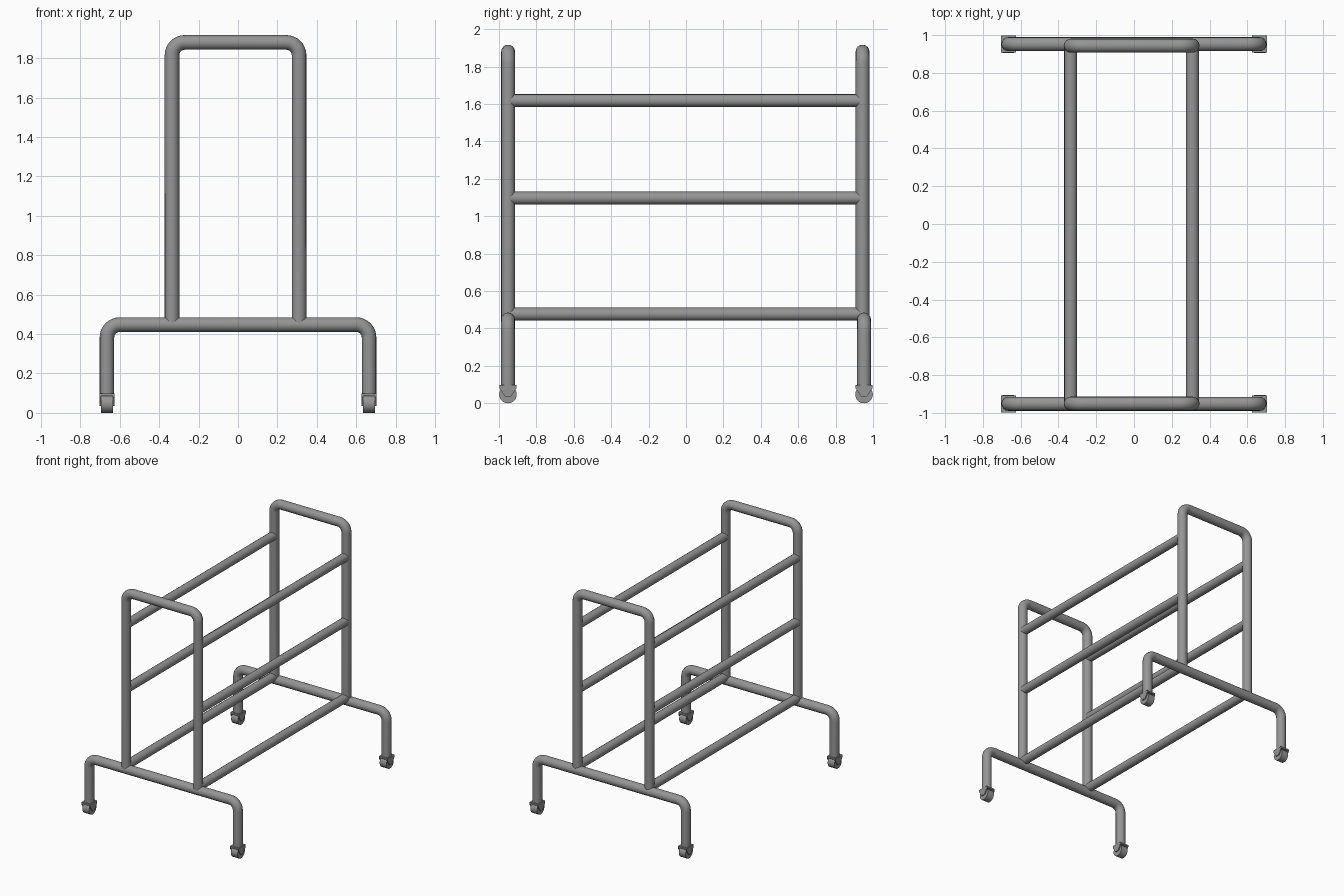
import bpy, bmesh, math
from mathutils import Vector

if "Cube" in bpy.data.objects:
    bpy.data.objects.remove(bpy.data.objects["Cube"])

XL, XR = -0.335, 0.31      # upright and rail positions
LEG_X, END_Y = 0.665, 0.952

# dark grey painted steel
steel = bpy.data.materials.new("dark_grey_steel")
steel.diffuse_color = (0.3, 0.3, 0.3, 1)
steel.use_nodes = True
steel.node_tree.nodes["Principled BSDF"].inputs["Base Color"].default_value = steel.diffuse_color


def tube(name, pts, r, bend=0.065):
    """Round pipe along a path, with rounded inner corners."""
    pts = [Vector(p) for p in pts]
    path = [pts[0]]
    for a, b, c in zip(pts, pts[1:], pts[2:]):
        u, v = (a - b).normalized(), (c - b).normalized()
        centre = b + (u + v) * bend          # right-angle bends only
        for i in range(9):
            t = math.pi / 2 * i / 8
            path.append(centre - v * bend * math.cos(t) - u * bend * math.sin(t))
    path.append(pts[-1])
    cu = bpy.data.curves.new(name, 'CURVE')
    cu.dimensions = '3D'
    cu.bevel_depth = r
    cu.bevel_resolution = 6
    cu.use_fill_caps = True
    cu.materials.append(steel)
    sp = cu.splines.new('POLY')
    sp.points.add(len(path) - 1)
    for p, co in zip(sp.points, path):
        p.co = (*co, 1)
    sp.use_smooth = True
    ob = bpy.data.objects.new(name, cu)
    bpy.context.collection.objects.link(ob)
    # turn the curve into a mesh
    bpy.ops.object.select_all(action='DESELECT')
    ob.select_set(True)
    bpy.context.view_layer.objects.active = ob
    bpy.ops.object.convert(target='MESH')
    bpy.ops.object.shade_smooth_by_angle(angle=math.radians(40))


def plate(name, profile, x0, x1, y):
    """Flat (y, z) profile extruded along x."""
    bm = bmesh.new()
    f = bm.faces.new([bm.verts.new((x0, y + a, b)) for a, b in profile])
    ext = bmesh.ops.extrude_face_region(bm, geom=[f])
    bmesh.ops.translate(bm, vec=(x1 - x0, 0, 0),
                        verts=[v for v in ext['geom'] if isinstance(v, bmesh.types.BMVert)])
    bmesh.ops.recalc_face_normals(bm, faces=bm.faces)
    me = bpy.data.meshes.new(name)
    bm.to_mesh(me)
    bm.free()
    me.materials.append(steel)
    bpy.context.collection.objects.link(bpy.data.objects.new(name, me))


def caster(x, y):
    # wheel
    bpy.ops.mesh.primitive_cylinder_add(vertices=32, radius=0.047, depth=0.06,
                                        location=(x, y, 0.047), rotation=(0, math.pi / 2, 0))
    bpy.context.object.name = "caster_wheel"
    bpy.context.object.data.materials.append(steel)
    bpy.ops.object.shade_smooth_by_angle(angle=math.radians(40))
    # fork: top plate and two tapered cheeks
    plate("caster_top_plate", [(-0.045, 0.086), (0.045, 0.086), (0.045, 0.098), (-0.045, 0.098)],
          x - 0.039, x + 0.039, y)
    cheek = [(-0.045, 0.098), (-0.045, 0.08), (-0.016, 0.036),
             (0.016, 0.036), (0.045, 0.08), (0.045, 0.098)]
    for s in (-1, 1):
        plate("caster_cheek", cheek, x + s * 0.031, x + s * 0.039, y)


for s, yh in ((-1, -0.951), (1, 0.944)):
    y = s * END_Y
    # wheeled base frame
    tube("base_frame", [(-LEG_X, y, 0.09), (-LEG_X, y, 0.448),
                        (LEG_X, y, 0.448), (LEG_X, y, 0.09)], 0.037)
    # tall end hoop
    tube("end_hoop", [(XL, yh, 0.45), (XL, yh, 1.88), (XR, yh, 1.88), (XR, yh, 0.45)], 0.037)
    for x in (-LEG_X, LEG_X):
        caster(x, y)

# long rails between the hoops
for x in (XL, XR):
    for z in (0.477, 1.097, 1.618):
        tube("long_rail", [(x, -0.948, z), (x, 0.942, z)], 0.0345)
